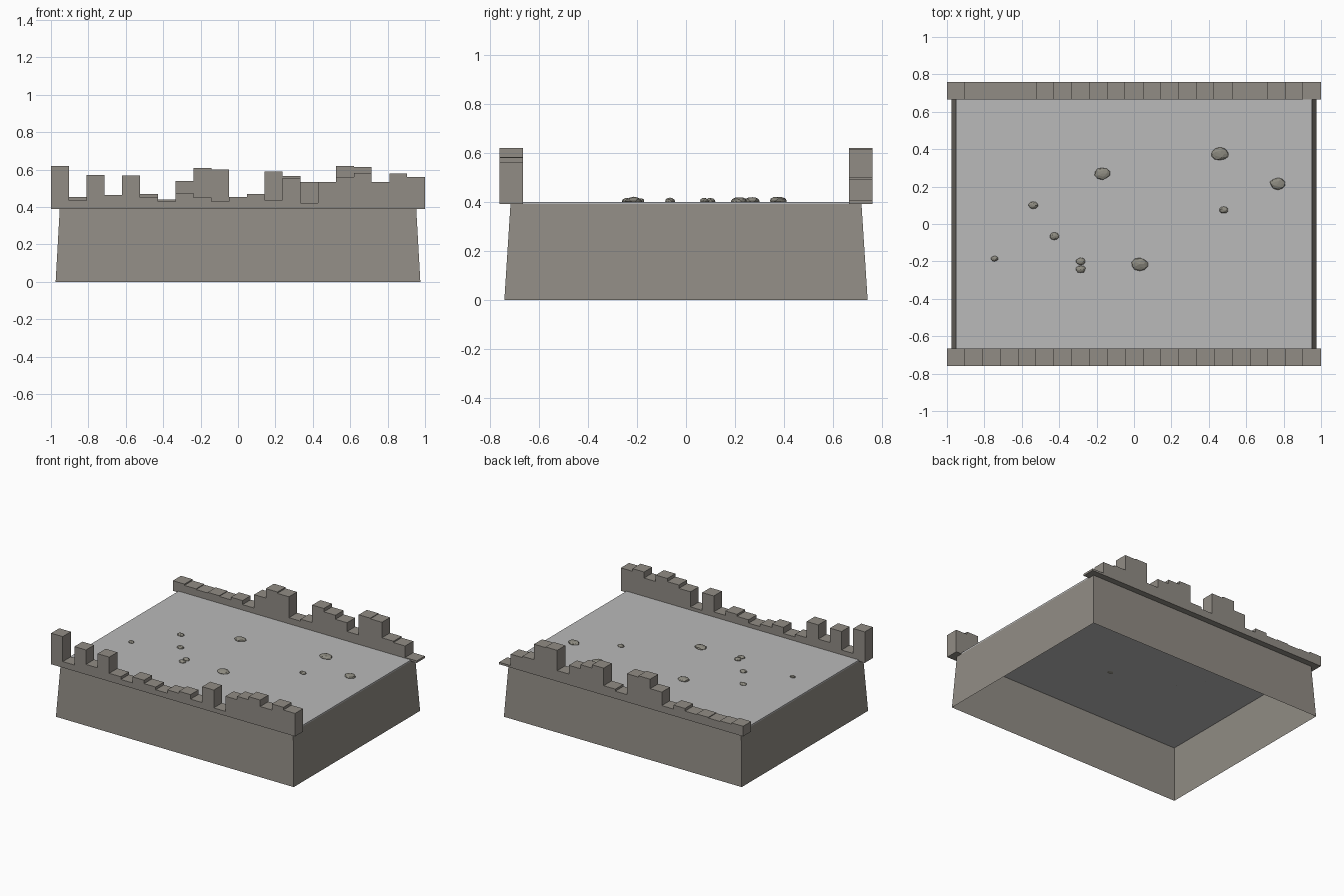
import bpy, bmesh, math, random
from mathutils import Vector

if "Cube" in bpy.data.objects:
    bpy.data.objects.remove(bpy.data.objects["Cube"])

random.seed(4)


def material(name, rgb):
    m = bpy.data.materials.new(name)
    m.diffuse_color = (*rgb, 1)
    m.use_nodes = True
    m.node_tree.nodes["Principled BSDF"].inputs["Base Color"].default_value = m.diffuse_color
    return m


STONE = material("warm grey masonry", (0.285, 0.265, 0.235))
DECK = material("light grey paving", (0.49, 0.49, 0.49))
RUBBLE = material("olive grey rubble", (0.27, 0.26, 0.22))


def finish(name, bm, mat):
    me = bpy.data.meshes.new(name)
    bm.to_mesh(me)
    bm.free()
    me.materials.append(mat)
    ob = bpy.data.objects.new(name, me)
    bpy.context.collection.objects.link(ob)
    return ob


# Hollow tapered base, open at top and bottom
bm = bmesh.new()
rings = []
for hx, hy, z in ((0.975, 0.74, 0), (0.953, 0.715, 0.39)):
    rings.append([bm.verts.new((sx * hx, sy * hy, z))
                  for sx, sy in ((-1, -1), (1, -1), (1, 1), (-1, 1))])
for i in range(4):
    j = (i + 1) % 4
    bm.faces.new((rings[0][i], rings[0][j], rings[1][j], rings[1][i]))
finish("base_walls", bm, STONE)

# Paved deck slab closing the top
bm = bmesh.new()
bmesh.ops.create_cube(bm, size=1)
for v in bm.verts:
    v.co = Vector((v.co.x * 1.906, v.co.y * 1.43, 0.395 + v.co.z * 0.01))
finish("deck", bm, DECK)


# Broken parapets: stepped outline, one step per block, extruded in depth
def parapet(name, heights, y0, y1):
    w = 2 / len(heights)
    pts = [(1, 0.39), (-1, 0.39)]
    for i, h in enumerate(heights):
        pts += [(-1 + i * w, h), (-1 + (i + 1) * w, h)]
    bm = bmesh.new()
    face = bm.faces.new([bm.verts.new((x, y0, z)) for x, z in pts])
    out = bmesh.ops.extrude_face_region(bm, geom=[face])
    for v in out["geom"]:
        if isinstance(v, bmesh.types.BMVert):
            v.co.y = y1
    bmesh.ops.recalc_face_normals(bm, faces=bm.faces[:])
    finish(name, bm, STONE)


parapet("front_parapet",
        [0.62, 0.435, 0.572, 0.465, 0.57, 0.45, 0.43, 0.475, 0.45, 0.43, 0.455,
         0.47, 0.437, 0.555, 0.423, 0.535, 0.56, 0.583, 0.535, 0.58, 0.56], -0.76, -0.665)
parapet("back_parapet",
        [0.465, 0.455, 0.45, 0.455, 0.45, 0.47, 0.44, 0.54, 0.61, 0.60, 0.445,
         0.46, 0.59, 0.565, 0.535, 0.47, 0.62, 0.615, 0.50, 0.49, 0.405], 0.665, 0.76)

# Loose rubble on the deck: x, y, radius
for n, (x, y, r) in enumerate((
        (-0.17, 0.27, 0.043), (0.46, 0.375, 0.048), (0.77, 0.215, 0.043),
        (0.48, 0.075, 0.024), (-0.54, 0.10, 0.026), (-0.425, -0.065, 0.027),
        (-0.745, -0.185, 0.02), (-0.285, -0.20, 0.026), (-0.285, -0.242, 0.026),
        (0.03, -0.215, 0.045))):
    bm = bmesh.new()
    bmesh.ops.create_icosphere(bm, subdivisions=2, radius=1)
    for v in bm.verts:
        v.co *= random.uniform(0.9, 1.06)
        v.co = Vector((x + v.co.x * r, y + v.co.y * r * 0.76, 0.403 + v.co.z * (0.008 + r * 0.2)))
    finish(f"rubble_{n + 1}", bm, RUBBLE)
